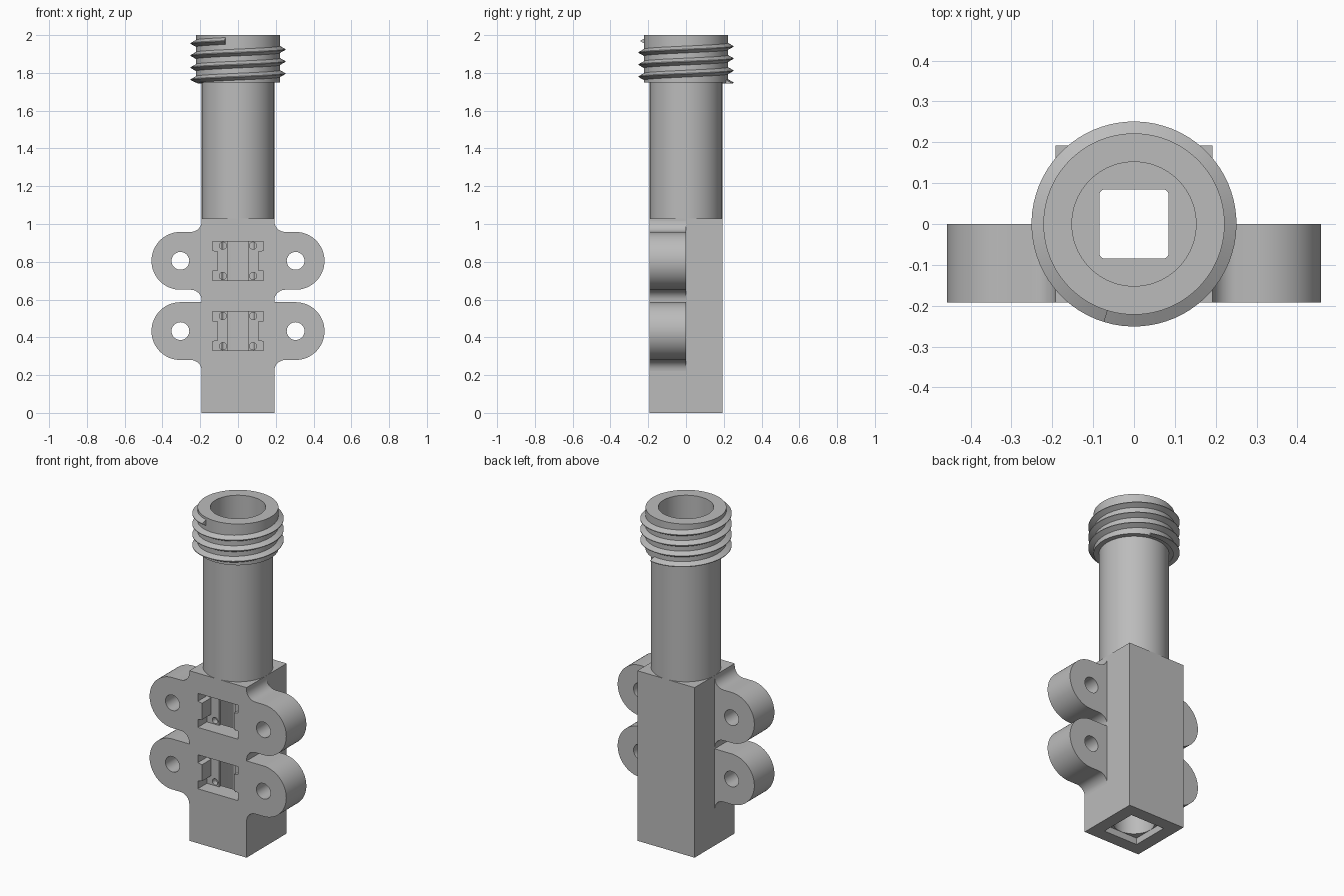
import bpy, bmesh
from math import sin, cos, pi, radians
from mathutils import Vector

if "Cube" in bpy.data.objects:
    bpy.data.objects.remove(bpy.data.objects["Cube"])

grey = bpy.data.materials.new("plain_grey")
grey.use_nodes = True
grey.diffuse_color = (0.5, 0.5, 0.5, 1)
grey.node_tree.nodes["Principled BSDF"].inputs["Base Color"].default_value = (0.5, 0.5, 0.5, 1)

HALF = 0.192       # half width of the square body
BODY_TOP = 1.03
BORE = 0.152


def finish(name, bm):
    bmesh.ops.recalc_face_normals(bm, faces=bm.faces)
    mesh = bpy.data.meshes.new(name)
    bm.to_mesh(mesh)
    bm.free()
    mesh.materials.append(grey)
    ob = bpy.data.objects.new(name, mesh)
    bpy.context.collection.objects.link(ob)
    return ob


def activate(ob):
    bpy.ops.object.select_all(action='DESELECT')
    ob.select_set(True)
    bpy.context.view_layer.objects.active = ob


def smooth(ob):
    activate(ob)
    bpy.ops.object.shade_smooth_by_angle(angle=radians(30))


def prism(name, points, a, b, axis='Z'):
    """Extrude a flat outline from a to b along Z, or an x-z outline along Y."""
    bm = bmesh.new()
    place = (lambda u, v, w: (u, v, w)) if axis == 'Z' else (lambda u, v, w: (u, w, v))
    face = bm.faces.new([bm.verts.new(place(u, v, a)) for u, v in points])
    new = bmesh.ops.extrude_face_region(bm, geom=[face])["geom"]
    shift = Vector(place(0, 0, b - a))
    bmesh.ops.translate(bm, vec=shift, verts=[g for g in new if isinstance(g, bmesh.types.BMVert)])
    return finish(name, bm)


def arc(cx, cy, r, start, end, steps=16):
    angles = [radians(start + (end - start) * i / steps) for i in range(steps + 1)]
    return [(cx + r * cos(t), cy + r * sin(t)) for t in angles]


def circle(r, cx=0, cy=0, steps=64):
    return arc(cx, cy, r, 0, 360, steps)[:-1]


def rect(w, h, cx=0, cy=0):
    return [(cx - w, cy - h), (cx + w, cy - h), (cx + w, cy + h), (cx - w, cy + h)]


def rounded_square(h, r):
    c = h - r
    return [p for i, (x, y) in enumerate([(c, c), (-c, c), (-c, -c), (c, -c)])
            for p in arc(x, y, r, 90 * i, 90 * i + 90, 5)]


def cut(target, *cutters):
    for cutter in cutters:
        mod = target.modifiers.new("cut", 'BOOLEAN')
        mod.operation = 'DIFFERENCE'
        mod.solver = 'EXACT'
        mod.object = cutter
        activate(target)
        bpy.ops.object.modifier_apply(modifier=mod.name)
        bpy.data.objects.remove(cutter)


# Square body with a square channel and a wider socket at the bottom
body = prism("square_body", rect(HALF, HALF), 0, BODY_TOP)
cut(body, prism("channel_cutter", rounded_square(0.085, 0.015), -0.1, 1.1),
    prism("socket_cutter", rect(0.115, 0.115), -0.1, 0.04),
    prism("round_socket_cutter", circle(0.114), 0.03, 0.22))

# Sensor windows: H-shaped pocket, slot into the channel, four pin holes
for z in (0.433, 0.805):
    half_h = [(0.135, -0.103), (0.135, -0.055), (0.107, -0.05),
              (0.107, 0.05), (0.135, 0.055), (0.135, 0.103)]
    outline = [(x, z + h) for x, h in half_h] + [(-x, z + h) for x, h in reversed(half_h)]
    cut(body, prism("pocket_cutter", outline, -0.3, -0.105, 'Y'),
        prism("slot_cutter", rect(0.053, 0.103, 0, z), -0.25, 0, 'Y'))
    for sx in (-1, 1):
        for sz in (-1, 1):
            cut(body, prism("pin_cutter", circle(0.019, sx * 0.08, z + sz * 0.08, 16), -0.15, -0.07, 'Y'))
smooth(body)

# Mounting ears, rounded outside and filleted into the body
R, CX, F = 0.153, 0.305, 0.058
for level, z, top_fillet in (("lower", 0.433, False), ("upper", 0.805, True)):
    for side, s in (("left", 1), ("right", -1)):
        pts = arc(HALF + F, z - R - F, F, 180, 90, 8)
        pts += arc(CX, z, R, -90, 90, 32)
        pts += arc(HALF + F, z + R + F, F, 270, 180, 8) if top_fillet else [(HALF, z + R)]
        ear = prism(f"{level}_{side}_ear", [(s * x, h) for x, h in pts], -HALF, 0, 'Y')
        cut(ear, prism("ear_hole_cutter", circle(0.047, s * CX, z, 32), -0.4, 0.2, 'Y'))
        smooth(ear)


# Round tube and threaded collar, turned as one hollow profile
profile = [(BORE, BODY_TOP), (HALF, BODY_TOP), (HALF, 1.75), (0.222, 1.75), (0.222, 2), (BORE, 2)]
bm = bmesh.new()
N = 96
rings = [[bm.verts.new((r * cos(2 * pi * i / N), r * sin(2 * pi * i / N), z)) for r, z in profile]
         for i in range(N)]
for i in range(N):
    a, b = rings[i], rings[(i + 1) % N]
    for j in range(len(profile)):
        k = (j + 1) % len(profile)
        bm.faces.new((a[j], b[j], b[k], a[k]))
smooth(finish("neck_tube", bm))

# Screw thread: triangular ridge on a right-handed helix
bm = bmesh.new()
TURNS, PITCH, Z0, START = 3.5, 0.064, 1.745, radians(73)
steps = int(TURNS * 72)
sections = []
for i in range(steps + 1):
    t = START + 2 * pi * TURNS * i / steps
    z = Z0 + PITCH * TURNS * i / steps
    sections.append([bm.verts.new((r * cos(t), r * sin(t), max(z + dz, Z0)))
                     for r, dz in ((0.215, -0.022), (0.251, -0.002), (0.251, 0.002), (0.215, 0.022))])
for a, b in zip(sections, sections[1:]):
    for j in range(4):
        k = (j + 1) % 4
        bm.faces.new((a[j], b[j], b[k], a[k]))
bm.faces.new(sections[0])
bm.faces.new(sections[-1])
smooth(finish("screw_thread", bm))
